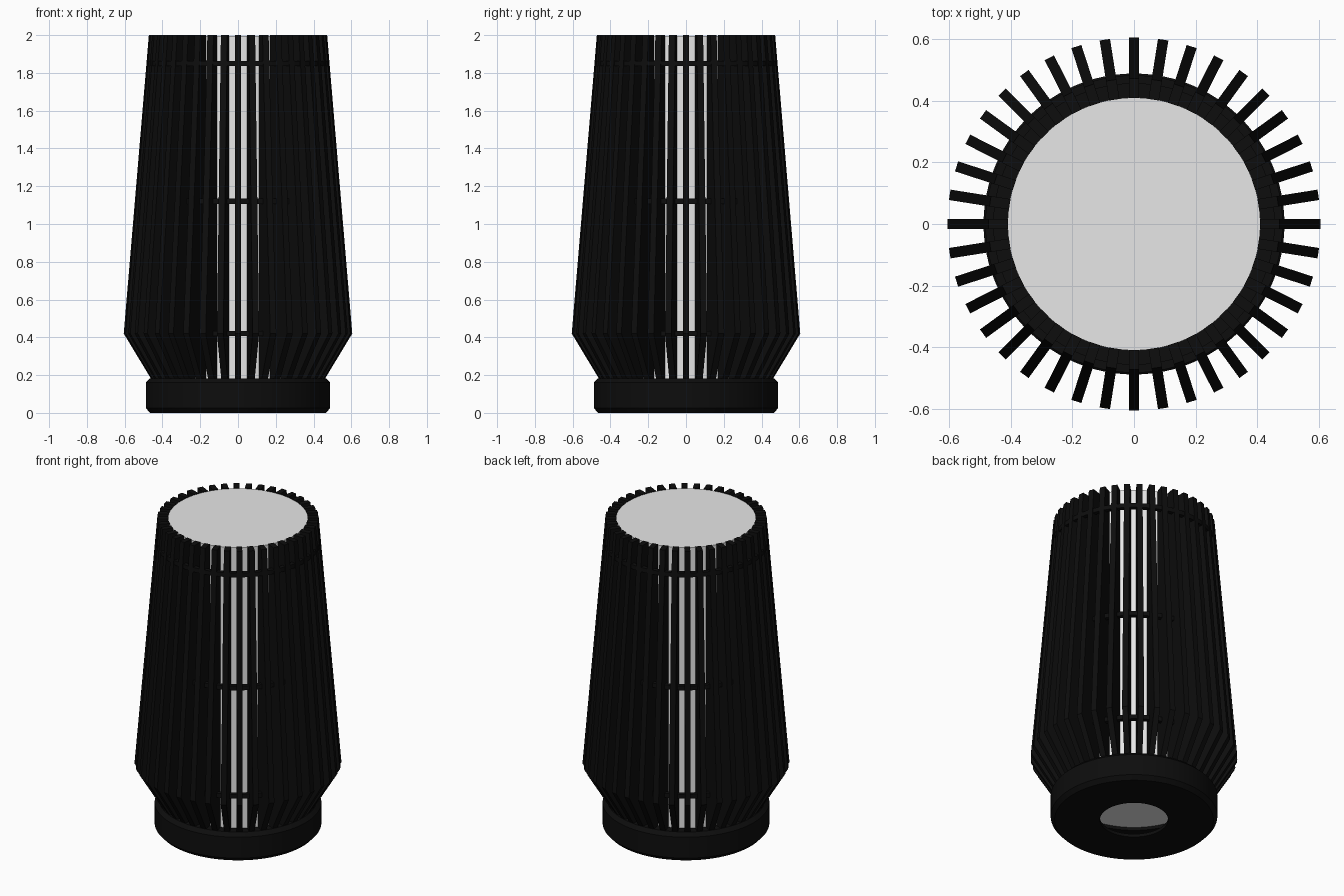
import bpy, bmesh, math
from mathutils import Matrix

cube = bpy.data.objects.get("Cube")
if cube:
    bpy.data.objects.remove(cube, do_unlink=True)


def material(name, rgb):
    m = bpy.data.materials.new(name)
    m.use_nodes = True
    m.diffuse_color = (*rgb, 1)
    bsdf = next(n for n in m.node_tree.nodes if n.type == 'BSDF_PRINCIPLED')
    bsdf.inputs["Base Color"].default_value = (*rgb, 1)
    return m


black = material("matte black", (0.004, 0.004, 0.004))
white = material("frosted white", (0.8, 0.8, 0.8))


def finish(name, bm, mat, smooth=False):
    bmesh.ops.recalc_face_normals(bm, faces=bm.faces)
    mesh = bpy.data.meshes.new(name)
    bm.to_mesh(mesh)
    bm.free()
    mesh.materials.append(mat)
    ob = bpy.data.objects.new(name, mesh)
    bpy.context.collection.objects.link(ob)
    if smooth:
        bpy.ops.object.select_all(action='DESELECT')
        ob.select_set(True)
        bpy.context.view_layer.objects.active = ob
        bpy.ops.object.shade_smooth_by_angle(angle=math.radians(30))
    return ob


def lathe(name, profile, mat, closed=True, steps=96):
    """Revolve an (r, z) profile around the z axis."""
    bm = bmesh.new()
    verts = [bm.verts.new((r, 0, z)) for r, z in profile]
    pairs = list(zip(verts, verts[1:]))
    if closed:
        pairs.append((verts[-1], verts[0]))
    edges = [bm.edges.new(p) for p in pairs]
    bmesh.ops.spin(bm, geom=verts + edges, cent=(0, 0, 0), axis=(0, 0, 1),
                   angle=2 * math.pi, steps=steps)
    bmesh.ops.remove_doubles(bm, verts=bm.verts, dist=0.0001)
    return finish(name, bm, mat, smooth=True)


# Hollow base with chamfered rims and a round hole in its floor
lathe("base", [(0.2, 0), (0.465, 0), (0.488, 0.025), (0.488, 0.16),
               (0.465, 0.183), (0.4, 0.183), (0.4, 0.16), (0.45, 0.16),
               (0.45, 0.02), (0.2, 0.02)], black)

# Closed diffuser cylinder
lathe("diffuser", [(0, 0.18), (0.41, 0.18), (0.41, 1.995), (0, 1.995)],
      white, closed=False)

# Thin hoops threaded through the slats
for label, z in (("lower", 0.42), ("middle", 1.12), ("upper", 1.85)):
    lathe(label + "_hoop", [(0.455, z - 0.014), (0.482, z - 0.014),
                            (0.482, z + 0.014), (0.455, z + 0.014)], black)

# Radial slats: one bent profile extruded and repeated around the axis
SLATS, WIDTH = 40, 0.034
outline = [(0.408, 0.18), (0.46, 0.18), (0.605, 0.42), (0.472, 2), (0.408, 2)]
bm = bmesh.new()
for i in range(SLATS):
    turn = Matrix.Rotation(2 * math.pi * i / SLATS, 4, 'Z')
    face = bm.faces.new([bm.verts.new(turn @ Matrix.Translation((r, -WIDTH / 2, z))
                                      .to_translation()) for r, z in outline])
    side = turn.to_3x3().col[1] * WIDTH
    grown = bmesh.ops.extrude_face_region(bm, geom=[face], use_keep_orig=True)
    bmesh.ops.translate(bm, vec=side, verts=[v for v in grown["geom"]
                                             if isinstance(v, bmesh.types.BMVert)])
finish("slats", bm, black)
